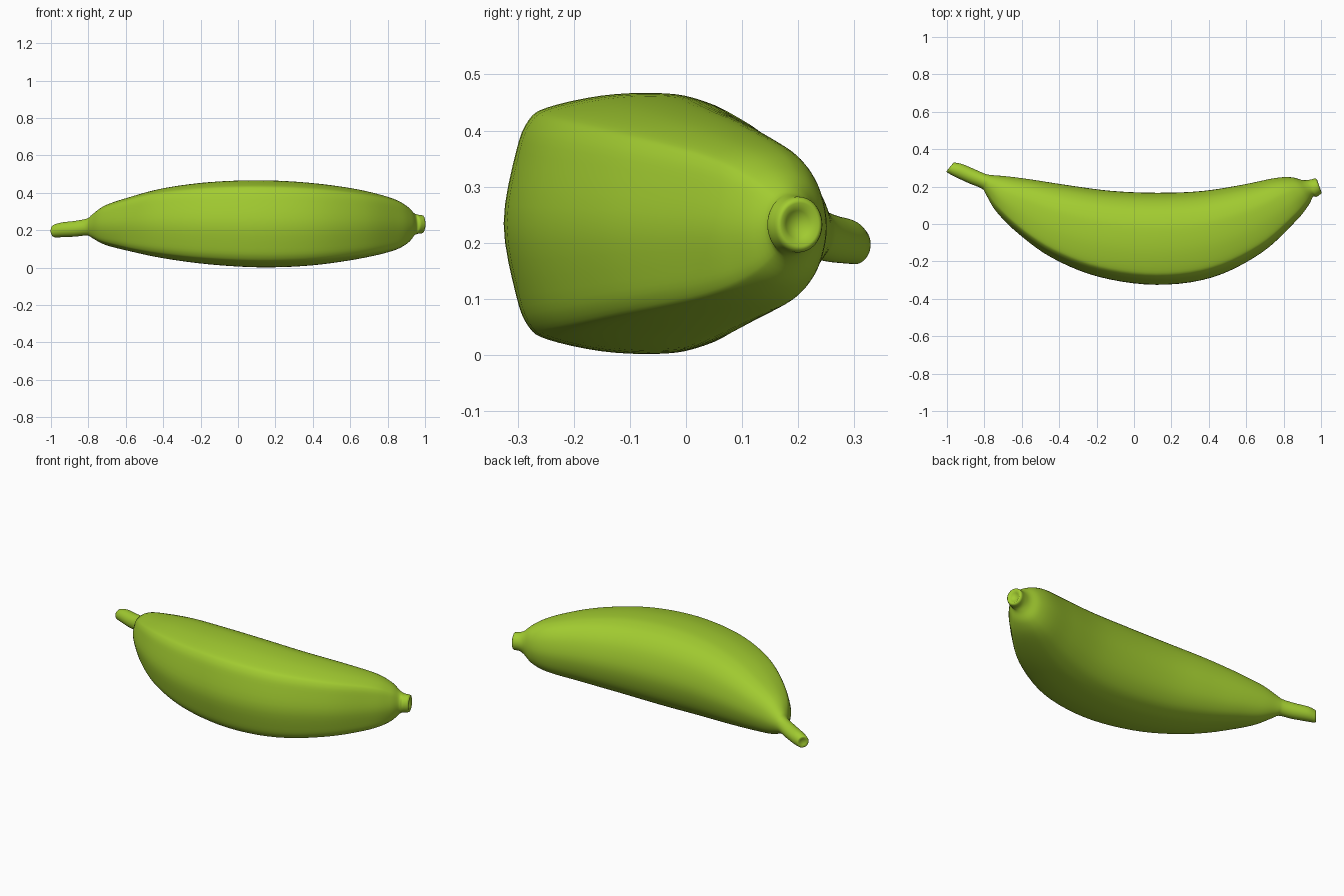
import bpy, bmesh, math
from mathutils import Vector

if "Cube" in bpy.data.objects:
    bpy.data.objects.remove(bpy.data.objects["Cube"])


def spline(p0, p1, p2, p3, t):
    # Catmull-Rom interpolation
    return 0.5 * (2 * p1 + (p2 - p0) * t + (2 * p0 - 5 * p1 + 4 * p2 - p3) * t * t
                  + (3 * p1 - p0 - 3 * p2 + p3) * t ** 3)


def smooth(pts, steps, closed=False):
    pts = [Vector(p) if len(p) < 4 else Vector(p[:]) for p in pts]
    n = len(pts)
    get = (lambda i: pts[i % n]) if closed else (lambda i: pts[max(0, min(n - 1, i))])
    out = []
    for i in range(n if closed else n - 1):
        for k in range(steps):
            out.append(spline(get(i - 1), get(i), get(i + 1), get(i + 2), k / steps))
    if not closed:
        out.append(pts[-1])
    return out


# Cross-section of the fruit: blunt ridged outer side (u = -1), round inner side (u = 1)
half = [(-0.91, 0.55), (-0.82, 0.79), (-0.68, 0.89), (-0.29, 0.98), (0.1, 1.0),
        (0.38, 0.96), (0.66, 0.82), (0.89, 0.5)]
profile = smooth([(-1, 0)] + half + [(1, 0)] + [(u, -v) for u, v in reversed(half)], 4, True)

# Stations, stem to tip: inner edge x, y, outer edge x, y, bottom z, top z
stations = [
    (-0.955, 0.328, -0.998, 0.275, 0.162, 0.232),
    (-0.92, 0.321, -0.96, 0.254, 0.163, 0.242),
    (-0.86, 0.296, -0.885, 0.219, 0.166, 0.25),
    (-0.80, 0.270, -0.812, 0.188, 0.172, 0.263),
    (-0.765, 0.262, -0.79, 0.155, 0.158, 0.285),
    (-0.68, 0.255, -0.735, 0.065, 0.122, 0.333),
    (-0.55, 0.238, -0.62, -0.05, 0.09, 0.375),
    (-0.35, 0.207, -0.44, -0.18, 0.05, 0.425),
    (-0.12, 0.177, -0.19, -0.282, 0.018, 0.457),
    (0.12, 0.167, 0.12, -0.325, 0.002, 0.467),
    (0.36, 0.176, 0.42, -0.285, 0.012, 0.453),
    (0.58, 0.21, 0.68, -0.155, 0.045, 0.42),
    (0.75, 0.245, 0.86, 0.01, 0.085, 0.375),
    (0.84, 0.25, 0.93, 0.095, 0.122, 0.335),
    (0.90, 0.235, 0.957, 0.145, 0.165, 0.298),
    (0.935, 0.236, 0.975, 0.145, 0.18, 0.285),
    (0.965, 0.243, 0.995, 0.158, 0.183, 0.282),
]


def ring(s):
    inner, outer = Vector((s[0], s[1], 0)), Vector((s[2], s[3], 0))
    mid, arm = (inner + outer) / 2, (inner - outer) / 2
    zc, h = (s[4] + s[5]) / 2, (s[5] - s[4]) / 2
    k = max(0.0, min(1.0, (h - 0.05) / 0.1))   # round at the ends, ridged in the body
    pts = []
    for p in profile:
        a = math.atan2(p.y, p.x)
        u, v = p.x * k + math.cos(a) * (1 - k), p.y * k + math.sin(a) * (1 - k)
        pts.append(mid + arm * u + Vector((0, 0, zc + h * v)))
    return pts


def cap(base, direction, steps):
    # rounded rim followed by a shallow dimple
    c = sum(base, Vector()) / len(base)
    d = Vector(direction).normalized()
    return [[c + (p - c) * s + d * o for p in base] for s, o in steps]


rings = [ring(s) for s in smooth(stations, 5)]
stem_cap = cap(rings[0], (-0.85, 0.5, 0), [(0.93, 0.006), (0.8, 0.008), (0.5, 0.004), (0.2, 0.001)])
tip_cap = cap(rings[-1], (1, 0.3, 0), [(0.93, 0.008), (0.78, 0.011), (0.5, 0.0), (0.2, -0.008)])
rings = stem_cap[::-1] + rings + tip_cap

# Loft the fruit
bm = bmesh.new()
loops = [[bm.verts.new(p) for p in r] for r in rings]
n = len(profile)
for a, b in zip(loops, loops[1:]):
    for i in range(n):
        j = (i + 1) % n
        bm.faces.new((a[i], a[j], b[j], b[i]))
bm.faces.new(loops[0])
bm.faces.new(loops[-1])
bmesh.ops.recalc_face_normals(bm, faces=bm.faces)
for f in bm.faces:
    f.smooth = True
mesh = bpy.data.meshes.new("banana")
bm.to_mesh(mesh)
bm.free()
banana = bpy.data.objects.new("banana", mesh)
bpy.context.collection.objects.link(banana)

# Green peel
peel = bpy.data.materials.new("green_peel")
peel.diffuse_color = (0.36, 0.6, 0.03, 1)
peel.use_nodes = True
peel.node_tree.nodes["Principled BSDF"].inputs["Base Color"].default_value = peel.diffuse_color
mesh.materials.append(peel)
